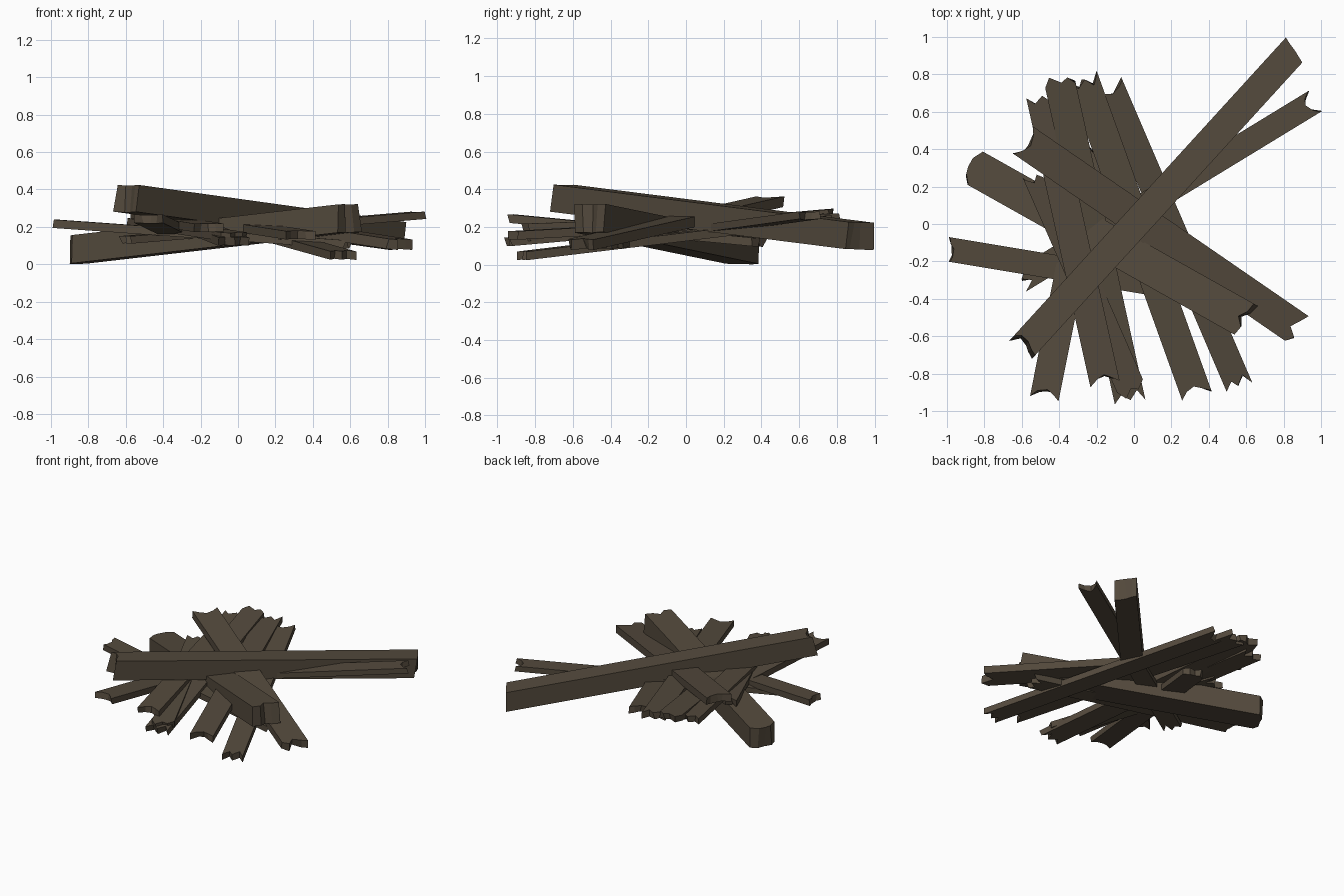
import bpy, bmesh, random
from mathutils import Vector

if "Cube" in bpy.data.objects:
    bpy.data.objects.remove(bpy.data.objects["Cube"])

random.seed(11)

wood = bpy.data.materials.new("weathered dark brown wood")
wood.diffuse_color = (0.088, 0.068, 0.046, 1.0)
wood.use_nodes = True
wood.node_tree.nodes["Principled BSDF"].inputs["Base Color"].default_value = wood.diffuse_color


def timber(name, a, b, width, thick, jag_a, jag_b, slant_a=0.0, slant_b=0.0):
    """Timber from end a to end b (centre line), with splintered ends.
    jag_a / jag_b: how far each point across the end is pulled back.
    slant_a / slant_b: how far the lower edge of the end is pulled back."""
    a, b = Vector(a), Vector(b)
    along = (b - a).normalized()
    side = Vector((0, 0, 1)).cross(along).normalized()
    up = along.cross(side)
    bm = bmesh.new()
    n = len(jag_a)
    rows = {}
    for end, origin, sign, jag, slant in (("a", a, 1, jag_a, slant_a),
                                          ("b", b, -1, jag_b, slant_b)):
        for level, h in (("top", thick / 2), ("low", -thick / 2)):
            row = []
            for i, cut in enumerate(jag):
                s = (i / (n - 1) - 0.5) * width
                if 0 < i < n - 1:
                    s += random.uniform(-0.06, 0.06) * width
                if level == "low":
                    cut += slant + random.uniform(-0.012, 0.02)
                p = origin + along * sign * cut + side * s + up * h
                row.append(bm.verts.new(p))
            rows[end, level] = row
    at, al = rows["a", "top"], rows["a", "low"]
    bt, bl = rows["b", "top"], rows["b", "low"]
    for i in range(n - 1):
        bm.faces.new((at[i], bt[i], bt[i + 1], at[i + 1]))   # top strip
        bm.faces.new((al[i], al[i + 1], bl[i + 1], bl[i]))   # underside strip
        bm.faces.new((at[i], at[i + 1], al[i + 1], al[i]))   # splintered end
        bm.faces.new((bt[i], bl[i], bl[i + 1], bt[i + 1]))   # splintered end
    for i in (0, n - 1):
        bm.faces.new((at[i], al[i], bl[i], bt[i]))           # long sides
    bmesh.ops.recalc_face_normals(bm, faces=bm.faces)
    me = bpy.data.meshes.new(name)
    bm.to_mesh(me)
    bm.free()
    me.materials.append(wood)
    ob = bpy.data.objects.new(name, me)
    bpy.context.collection.objects.link(ob)


# Splinter patterns (pull-back across the end)
BLUNT = (0.05, 0.01, 0.0, 0.0, 0.03)
NOTCH = (0.0, 0.035, 0.05, 0.03, 0.0)
TORN = (0.01, 0.05, 0.015, 0.06, 0.0)
RAGGED = (0.05, 0.0, 0.04, 0.02, 0.06)

# Two heavy beams
timber("upper_beam", (-0.59, -0.655, 0.352), (0.865, 0.94, 0.15), 0.155, 0.145,
       (0.0, 0.01, 0.03, 0.03, 0.0), (0.04, 0.03, 0.02, 0.01, 0.0), -0.015, 0.0)
timber("lower_beam", (-0.875, 0.313, 0.077), (0.60, -0.515, 0.247), 0.195, 0.15,
       BLUNT, (0.01, 0.0, 0.04, 0.01, 0.0), -0.015, 0.0)

# Long crossing planks
timber("long_diagonal_plank", (-0.595, 0.45, 0.335), (0.88, -0.565, 0.105),
       0.18, 0.055, NOTCH, (0.03, 0.0, 0.05, 0.02, 0.0))
timber("right_diagonal_plank", (0.965, 0.655, 0.262), (-0.61, -0.305, 0.13),
       0.13, 0.04, NOTCH, TORN)
timber("left_plank", (-0.995, -0.135, 0.218), (0.60, -0.40, 0.105),
       0.13, 0.045, (0.02, 0.03, 0.03, 0.01, 0.0), TORN)

# Fan of planks running front to back: (name, back end, front end, width, jags)
fan = [
    ("fan_plank_1", (-0.13, 0.745, 0.24), (0.565, -0.875, 0.046), 0.145, NOTCH, TORN),
    ("fan_plank_2", (-0.275, 0.785, 0.25), (0.335, -0.915, 0.155), 0.165, TORN, NOTCH),
    ("fan_plank_3", (-0.405, 0.795, 0.275), (-0.02, -0.955, 0.12), 0.165, RAGGED, TORN),
    ("fan_plank_4", (-0.50, 0.70, 0.25), (-0.155, -0.855, 0.195), 0.16, TORN, NOTCH),
    ("fan_plank_5", (-0.21, 0.42, 0.115), (-0.48, -0.935, 0.245), 0.155, RAGGED, NOTCH),
    ("fan_plank_6", (-0.525, 0.28, 0.225), (0.0, -0.915, 0.145), 0.155, TORN, RAGGED),
]
for name, back, front, width, jag_back, jag_front in fan:
    timber(name, back, front, width, 0.045, jag_back, jag_front)
